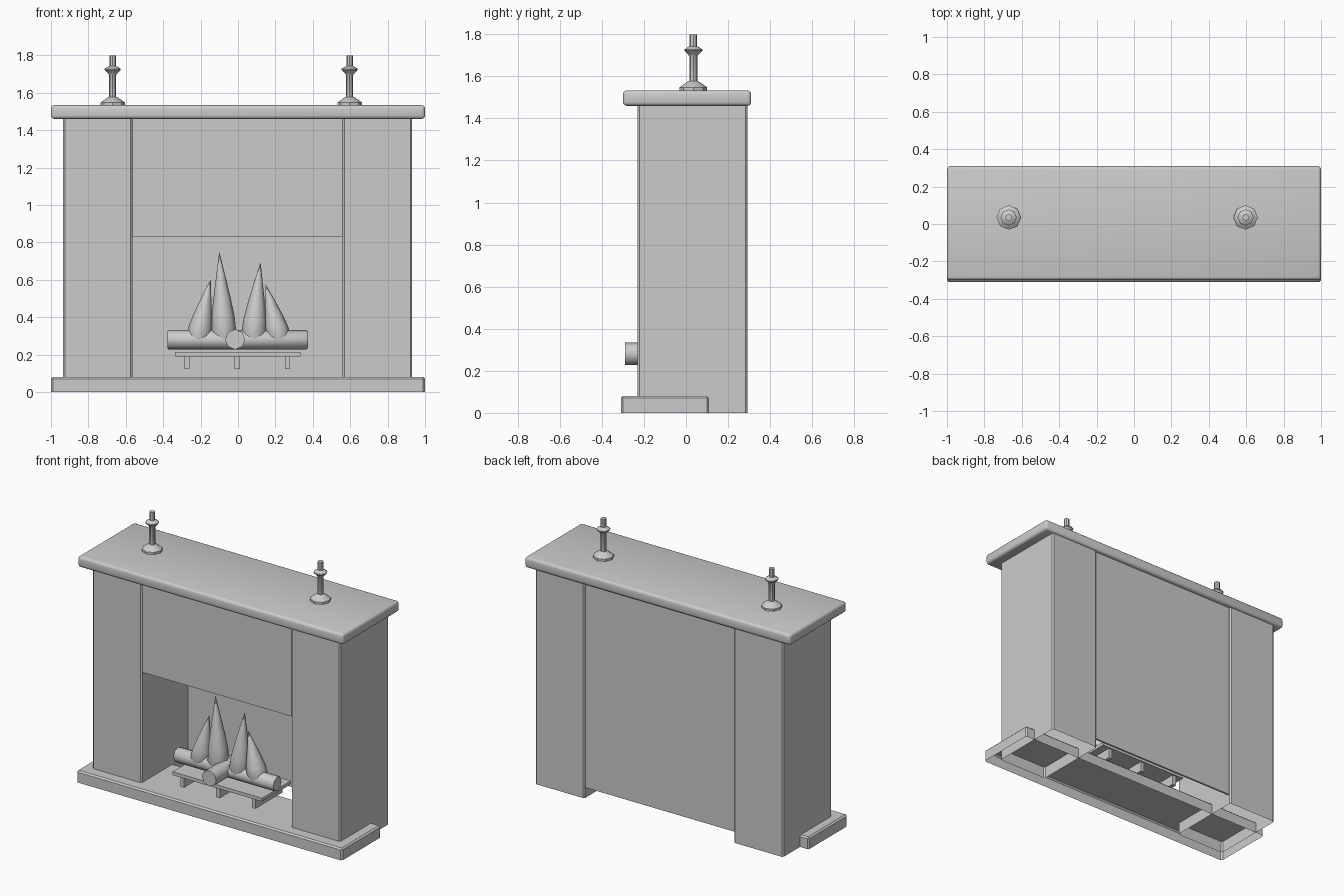
import bpy, bmesh, math
from mathutils import Vector

if "Cube" in bpy.data.objects:
    bpy.data.objects.remove(bpy.data.objects["Cube"])

stone = bpy.data.materials.new("plain grey")
stone.diffuse_color = (0.6, 0.6, 0.6, 1)
stone.use_nodes = True
stone.node_tree.nodes["Principled BSDF"].inputs["Base Color"].default_value = stone.diffuse_color


def finish(name, bm, smooth=None):
    me = bpy.data.meshes.new(name)
    bm.to_mesh(me)
    bm.free()
    me.materials.append(stone)
    if smooth:
        me.polygons.foreach_set("use_smooth", [True] * len(me.polygons))
        me.set_sharp_from_angle(angle=math.radians(smooth))
    ob = bpy.data.objects.new(name, me)
    bpy.context.collection.objects.link(ob)
    return ob


def box(name, x0, x1, y0, y1, z0, z1, bevel=0, segs=1, open_bottom=False, smooth=None):
    bm = bmesh.new()
    bmesh.ops.create_cube(bm, size=1)
    for v in bm.verts:
        v.co = ((x0, x1)[v.co.x > 0], (y0, y1)[v.co.y > 0], (z0, z1)[v.co.z > 0])
    if open_bottom:
        bmesh.ops.delete(bm, geom=[f for f in bm.faces if f.normal.z < -0.5], context='FACES')
    if bevel:
        edges = [e for e in bm.edges if not e.is_boundary]
        bmesh.ops.bevel(bm, geom=edges, offset=bevel, segments=segs, profile=0.5, affect='EDGES')
    return finish(name, bm, smooth)


def block(name, x0, x1, y0, y1, z0, z1, rows, c, bottom):
    """Upright block with chamfered corners and a front face split into rows."""
    outline = [(x0 + c, y0), (x1 - c, y0), (x1, y0 + c), (x1, y1 - c),
               (x1 - c, y1), (x0 + c, y1), (x0, y1 - c), (x0, y0 + c)]
    bm = bmesh.new()

    def wall(a, b, za, zb):
        bm.faces.new([bm.verts.new((*p, z)) for p, z in ((a, za), (b, za), (b, zb), (a, zb))])

    for i in range(1, 8):
        wall(outline[i], outline[(i + 1) % 8], z0, z1)
    h = (z1 - z0) / rows
    for r in range(rows):
        wall(outline[0], outline[1], z0 + r * h, z0 + (r + 1) * h)
    if bottom:
        bm.faces.new([bm.verts.new((*p, z0)) for p in reversed(outline)])
    return finish(name, bm)


def loft(name, rings, sides=8, phase=0.0, smooth=35):
    """Skin circles given as (centre, radius, u axis, v axis)."""
    bm = bmesh.new()
    loops = []
    for c, r, u, v in rings:
        loops.append([bm.verts.new(Vector(c) + r * (math.cos(a) * Vector(u) + math.sin(a) * Vector(v)))
                      for a in (phase + 2 * math.pi * i / sides for i in range(sides))])
    for a, b in zip(loops, loops[1:]):
        for i in range(sides):
            j = (i + 1) % sides
            bm.faces.new((a[i], a[j], b[j], b[i]))
    bm.faces.new(loops[0][::-1])
    bm.faces.new(loops[-1])
    bmesh.ops.recalc_face_normals(bm, faces=bm.faces[:])
    return finish(name, bm, smooth)


X, Y, Z = (1, 0, 0), (0, 1, 0), (0, 0, 1)

# Hearth slab and mantel shelf
box("hearth", -1, 1, -0.31, 0.11, 0, 0.08, bevel=0.01, open_bottom=True)
box("mantel_shelf", -1, 1, -0.30, 0.31, 1.46, 1.533, bevel=0.018, segs=3, smooth=40)

# Pillars, lintel over the opening, back panel
for side, x0, x1 in (("left", -0.935, -0.565), ("right", 0.56, 0.93)):
    block(side + "_pillar", x0, x1, -0.23, 0.293, 0, 1.47, 4, 0.009, False)
block("lintel", -0.565, 0.56, -0.222, 0.27, 0.83, 1.47, 2, 0.001, True)
box("back_panel", -0.565, 0.56, 0.27, 0.283, 0.07, 1.465)

# Candlesticks
profile = [(0.065, 1.53), (0.065, 1.548), (0.03, 1.573), (0.019, 1.578), (0.019, 1.695),
           (0.024, 1.703), (0.043, 1.722), (0.043, 1.728), (0.024, 1.74), (0.018, 1.742), (0.018, 1.798)]
for side, x in (("left", -0.67), ("right", 0.597)):
    loft(side + "_candlestick", [((x, 0.035, z), r, X, Y) for r, z in profile])

# Grate plate and runners
box("grate_plate", -0.338, 0.335, -0.22, 0.09, 0.19, 0.213)
for i, x in enumerate((-0.272, -0.004, 0.265)):
    box(f"grate_leg_{i + 1}", x - 0.014, x + 0.014, -0.21, 0.08, 0.122, 0.2)

# Logs
loft("long_log", [((x, -0.11, 0.279), r, Y, Z) for x, r in
                  ((-0.378, 0.045), (-0.37, 0.051), (0.365, 0.051), (0.373, 0.045))], smooth=50)
loft("front_log", [((-0.015, y, 0.281), 0.054, X, Z) for y in (-0.29, 0.08)], smooth=50)

# Flames
shape = [(0, 0.054), (0.12, 0.068), (0.3, 0.062), (0.5, 0.046), (0.75, 0.024), (1, 0.001)]
for i, (base, tip, top) in enumerate(((-0.212, -0.147, 0.60), (-0.075, -0.10, 0.745),
                                      (0.083, 0.12, 0.69), (0.22, 0.147, 0.575))):
    loft(f"flame_{i + 1}", [((base + (tip - base) * t ** 1.3, -0.10, 0.26 + (top - 0.26) * t), r, X, Y)
                            for t, r in shape], smooth=50)
